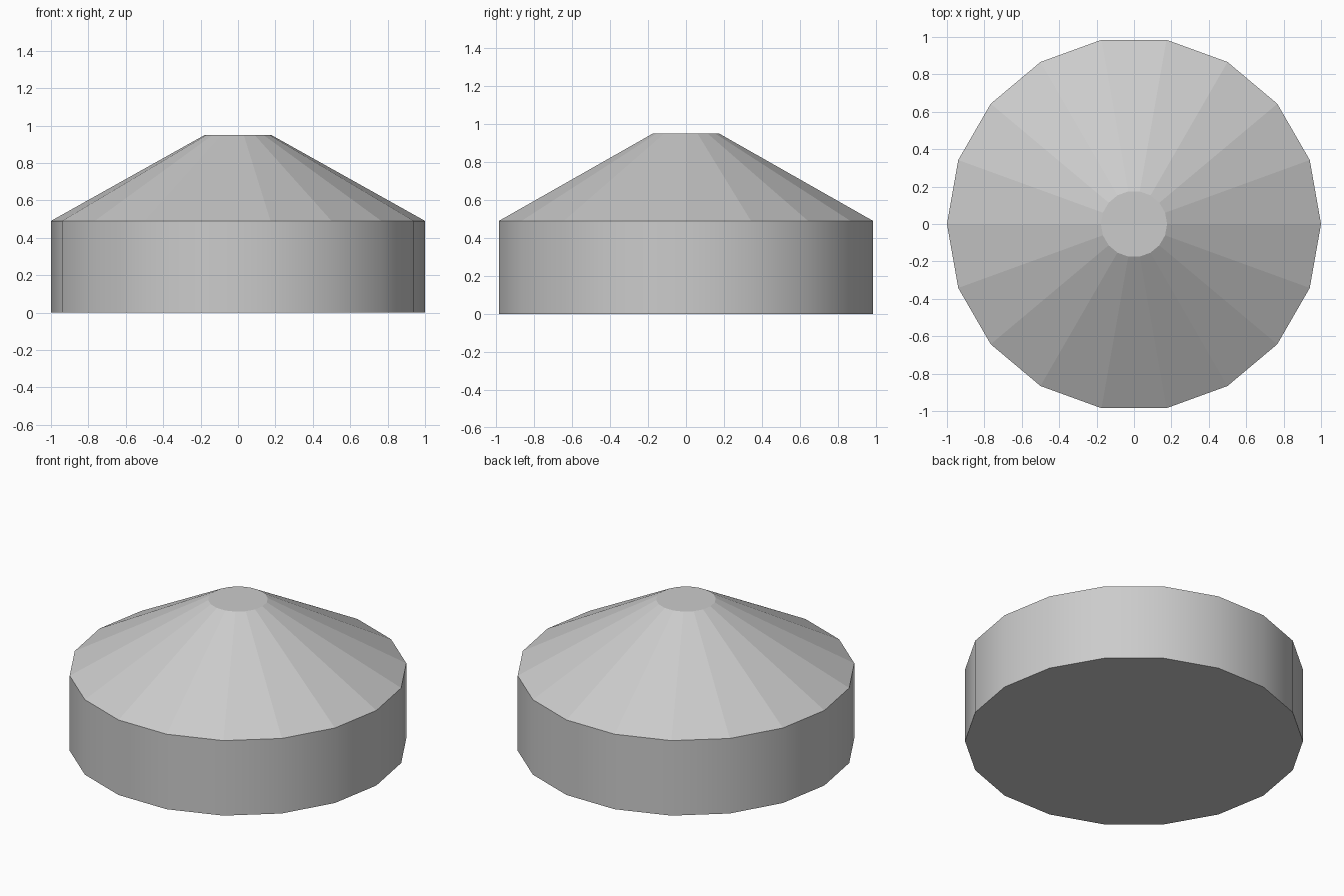
import bpy, bmesh
from math import cos, sin, tau

if "Cube" in bpy.data.objects:
    bpy.data.objects.remove(bpy.data.objects["Cube"])

SIDES = 18
PROFILE = [(1.0, 0.0), (1.0, 0.49), (0.177, 0.95)]  # radius, height

bm = bmesh.new()
rings = [[bm.verts.new((r * cos(tau * i / SIDES), r * sin(tau * i / SIDES), z))
          for i in range(SIDES)] for r, z in PROFILE]

# Drum wall (smooth) and sloping roof (flat facets)
for level, (low, high) in enumerate(zip(rings, rings[1:])):
    for i in range(SIDES):
        j = (i + 1) % SIDES
        face = bm.faces.new((low[i], low[j], high[j], high[i]))
        face.smooth = level == 0

# Flat base and top
bm.faces.new(rings[0][::-1])
bm.faces.new(rings[-1])

# Keep the rims and roof creases crisp
for edge in bm.edges:
    edge.smooth = all(f.smooth for f in edge.link_faces)

mesh = bpy.data.meshes.new("capped_drum")
bm.to_mesh(mesh)
bm.free()
bpy.context.collection.objects.link(bpy.data.objects.new("capped_drum", mesh))
